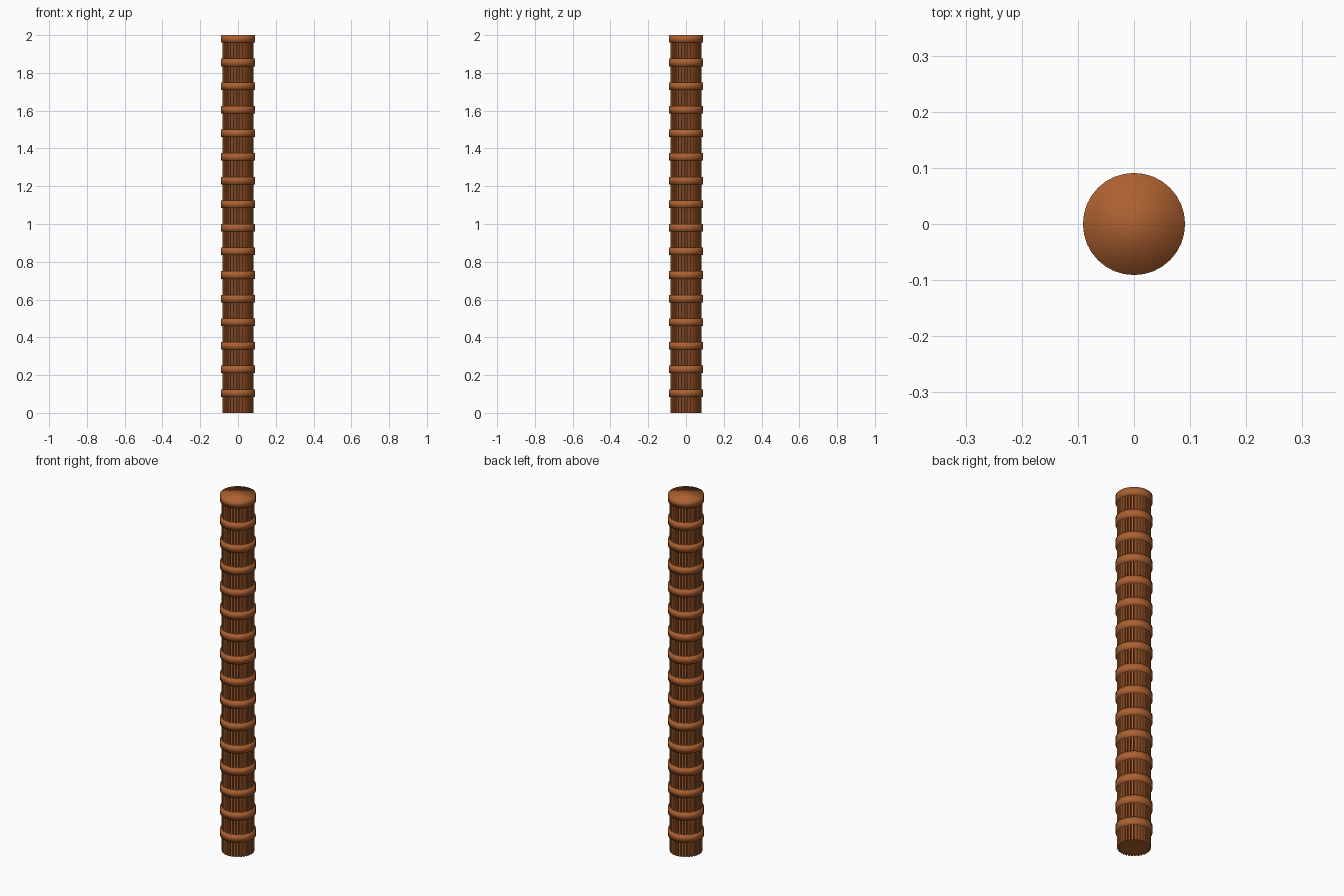
import bpy, bmesh, math

cube = bpy.data.objects.get("Cube")
if cube:
    bpy.data.objects.remove(cube, do_unlink=True)

MODULES = 16
STEP = 2.0 / MODULES
BAND_HEIGHT = 0.04
RIBS = 32

wood = bpy.data.materials.new("warm_brown")
wood.use_nodes = True
color = (0.42, 0.12, 0.03, 1)
wood.diffuse_color = color
wood.node_tree.nodes["Principled BSDF"].inputs["Base Color"].default_value = color


def circle_profile(radius, sides):
    return [(radius * math.cos(math.tau * i / sides),
             radius * math.sin(math.tau * i / sides)) for i in range(sides)]


def ribbed_profile(outer, inner, ribs):
    # Each rib has a flat crown and is parted from the next by a narrow groove
    points = []
    for i in range(ribs):
        for part, radius in ((-0.3, outer), (0.3, outer), (0.4, inner), (0.6, inner)):
            a = math.tau * (i + part) / ribs
            points.append((radius * math.cos(a), radius * math.sin(a)))
    return points


def prism(name, profile, z0, z1, smooth):
    bm = bmesh.new()
    low = [bm.verts.new((x, y, z0)) for x, y in profile]
    high = [bm.verts.new((x, y, z1)) for x, y in profile]
    n = len(profile)
    for i in range(n):
        j = (i + 1) % n
        bm.faces.new((low[i], low[j], high[j], high[i]))
    bm.faces.new(high)
    bm.faces.new(low[::-1])
    for f in bm.faces:
        f.smooth = smooth
    mesh = bpy.data.meshes.new(name)
    bm.to_mesh(mesh)
    bm.free()
    mesh.materials.append(wood)
    obj = bpy.data.objects.new(name, mesh)
    bpy.context.collection.objects.link(obj)
    return obj


# Stacked ribbed drums, each topped by a wider plain band
ribbed = ribbed_profile(0.083, 0.073, RIBS)
plain = circle_profile(0.091, 32)
for k in range(MODULES):
    base = k * STEP
    top = base + STEP
    prism(f"ribbed_drum_{k + 1}", ribbed, base, top - BAND_HEIGHT, False)
    prism(f"band_{k + 1}", plain, top - BAND_HEIGHT, top, True)
